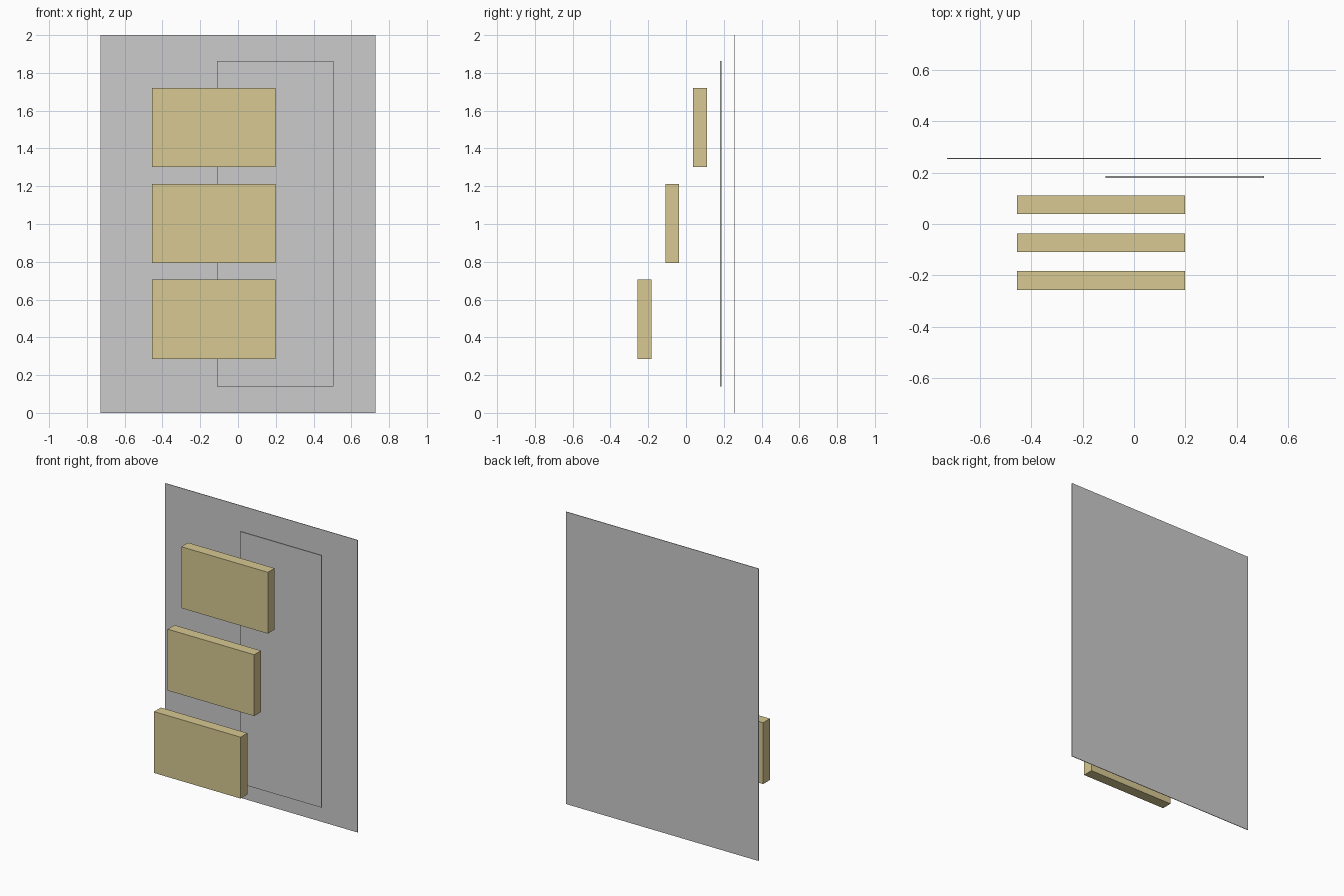
import bpy
import bmesh
from mathutils import Vector

if "Cube" in bpy.data.objects:
    bpy.data.objects.remove(bpy.data.objects["Cube"])


def material(name, color):
    mat = bpy.data.materials.new(name)
    mat.diffuse_color = (*color, 1)
    mat.use_nodes = True
    mat.node_tree.nodes["Principled BSDF"].inputs["Base Color"].default_value = mat.diffuse_color
    return mat


def box(name, low, high, mat=None):
    """Axis-aligned box between two corners."""
    low, high = Vector(low), Vector(high)
    bm = bmesh.new()
    bmesh.ops.create_cube(bm, size=1)
    bmesh.ops.scale(bm, vec=high - low, verts=bm.verts)
    mesh = bpy.data.meshes.new(name)
    bm.to_mesh(mesh)
    bm.free()
    obj = bpy.data.objects.new(name, mesh)
    obj.location = (low + high) / 2
    bpy.context.collection.objects.link(obj)
    if mat:
        mesh.materials.append(mat)
    return obj


orange = material("orange", (0.62, 0.21, 0.04))
cream = material("cream", (0.68, 0.58, 0.29))

# Thin backing sheet and the coloured panel in front of it
box("back_panel", (-0.728, 0.253, 0), (0.728, 0.257, 2))
box("orange_panel", (-0.11, 0.179, 0.139), (0.505, 0.187, 1.864))

# Three blocks, each higher one set further back
for i, level in enumerate(("lower", "middle", "upper")):
    y = -0.256 + 0.147 * i
    z = 0.285 + 0.508 * i
    box(f"{level}_block", (-0.456, y, z), (0.199, y + 0.073, z + 0.42), cream)
